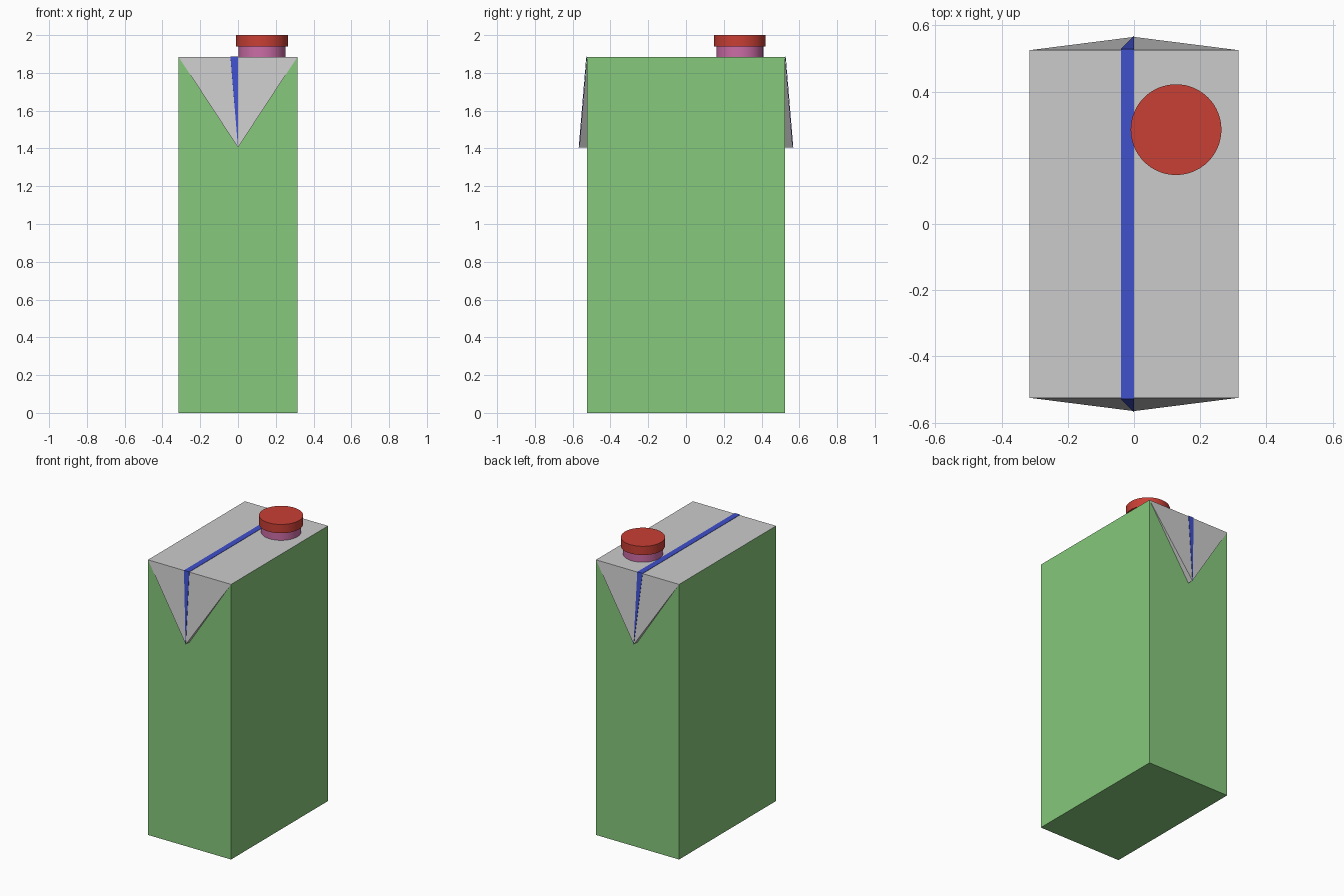
import bpy
import math

if "Cube" in bpy.data.objects:
    bpy.data.objects.remove(bpy.data.objects["Cube"])

HX, HY, H = 0.315, 0.525, 1.885      # carton half sizes and height
FLAP_Y, FLAP_Z = 0.565, 1.405        # tip of the folded ears


def colour(obj, name, rgb):
    mat = bpy.data.materials.new(name)
    mat.diffuse_color = (*rgb, 1)
    mat.use_nodes = True
    mat.node_tree.nodes["Principled BSDF"].inputs["Base Color"].default_value = mat.diffuse_color
    obj.data.materials.append(mat)


def mesh_object(name, verts, faces):
    mesh = bpy.data.meshes.new(name)
    mesh.from_pydata(verts, [], faces)
    obj = bpy.data.objects.new(name, mesh)
    bpy.context.collection.objects.link(obj)
    bpy.context.view_layer.objects.active = obj
    bpy.ops.object.mode_set(mode='EDIT')
    bpy.ops.mesh.select_all(action='SELECT')
    bpy.ops.mesh.normals_make_consistent(inside=False)
    bpy.ops.object.mode_set(mode='OBJECT')
    return obj


def disc(name, radius, z0, z1, rgb):
    bpy.ops.mesh.primitive_cylinder_add(vertices=64, radius=radius, depth=z1 - z0,
                                        location=(0.127, 0.285, (z0 + z1) / 2))
    obj = bpy.context.object
    obj.name = name
    bpy.ops.object.shade_smooth_by_angle(angle=math.radians(30))
    colour(obj, name + "_colour", rgb)


# Carton body: open-topped box, closed by the grey lid
ring = [(-HX, -HY), (HX, -HY), (HX, HY), (-HX, HY)]
body = mesh_object("carton_body",
                   [(x, y, z) for z in (0, H) for x, y in ring],
                   [(3, 2, 1, 0)] + [(i, (i + 1) % 4, (i + 1) % 4 + 4, i + 4) for i in range(4)])
colour(body, "body_green", (0.24, 0.58, 0.2))

# Grey top panel
mesh_object("top_panel", [(x, y, H) for x, y in ring], [(0, 1, 2, 3)])

# Folded triangular ears and seam strip at both ends
for side, end in ((-1, "front"), (1, "back")):
    mesh_object(end + "_flap",
                [(-HX, side * HY, H), (HX, side * HY, H),
                 (0, side * FLAP_Y, FLAP_Z), (0, side * HY, FLAP_Z)],
                [(0, 1, 2), (0, 2, 3), (1, 3, 2), (0, 3, 1)])

# Seam strip running over the top and tapering down each ear
t = 0.003
strip = mesh_object("seam_strip",
                    [(x, s * (HY + t), H + t) for s in (-1, 1) for x in (-0.04, 0)]
                    + [(0, s * (FLAP_Y + t), FLAP_Z) for s in (-1, 1)],
                    [(0, 1, 3, 2), (0, 4, 1), (2, 3, 5)])
if strip.data.polygons[0].normal.z < 0:
    strip.data.flip_normals()
solid = strip.modifiers.new("thickness", 'SOLIDIFY')
solid.thickness = t
solid.offset = -1
colour(strip, "seam_blue", (0.05, 0.08, 0.6))

# Spout and screw cap
disc("spout_neck", 0.124, H, 1.94, (0.6, 0.15, 0.38))
disc("screw_cap", 0.137, 1.94, 2.0, (0.58, 0.05, 0.035))
